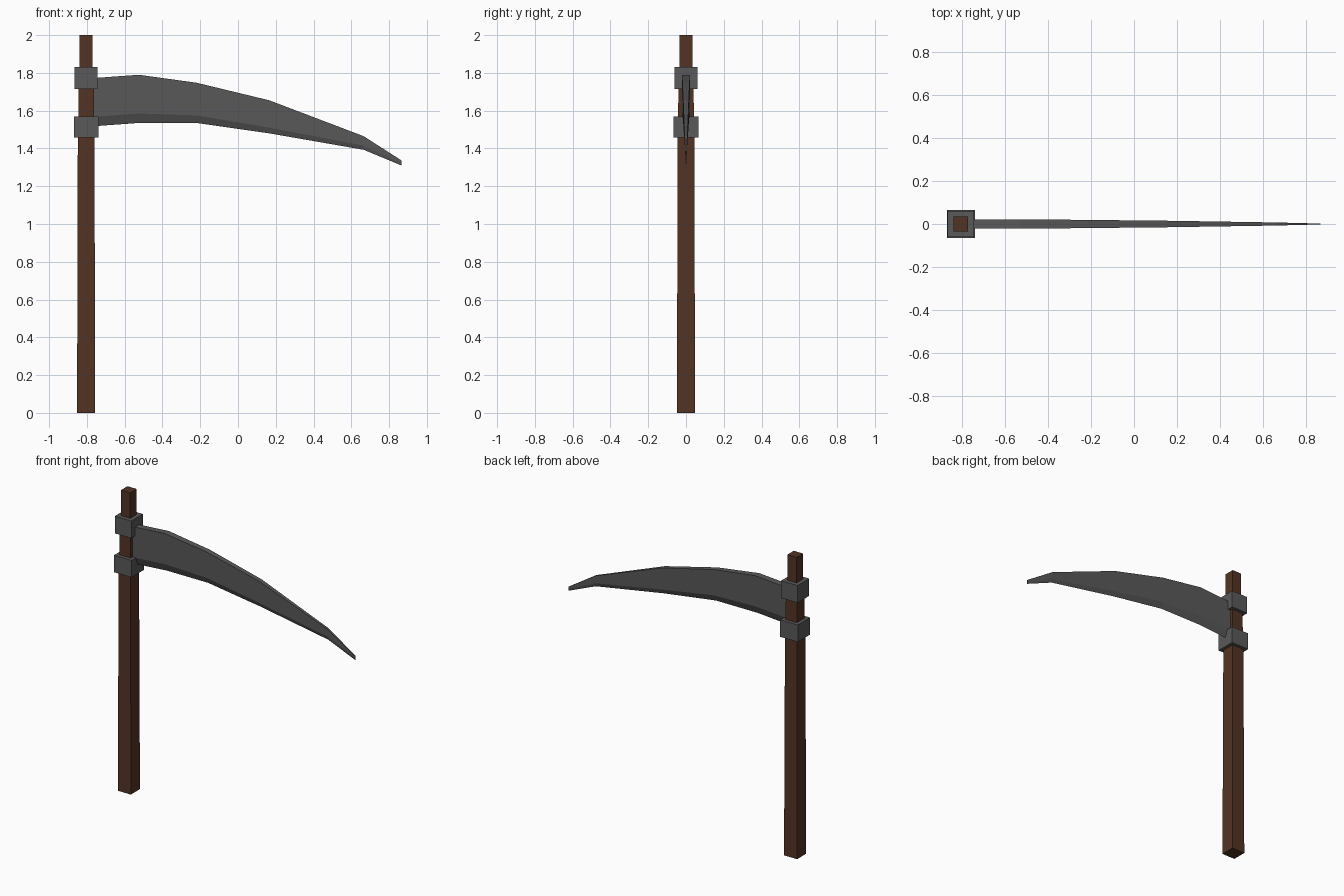
import bpy, bmesh

if "Cube" in bpy.data.objects:
    bpy.data.objects.remove(bpy.data.objects["Cube"])

AXIS_X = -0.804  # centre line of the handle


def material(name, rgb):
    m = bpy.data.materials.new(name)
    m.diffuse_color = (*rgb, 1)
    m.use_nodes = True
    m.node_tree.nodes["Principled BSDF"].inputs["Base Color"].default_value = m.diffuse_color
    return m


WOOD = material("dark_wood", (0.085, 0.034, 0.017))
IRON = material("dark_iron", (0.10, 0.10, 0.10))


def loft(name, rings, mat):
    """Skin a closed body through equal-sized rings of points and cap the ends."""
    bm = bmesh.new()
    loops = [[bm.verts.new(p) for p in ring] for ring in rings]
    n = len(loops[0])
    for a, b in zip(loops, loops[1:]):
        for i in range(n):
            j = (i + 1) % n
            bm.faces.new((a[i], a[j], b[j], b[i]))
    bm.faces.new(loops[0][::-1])
    bm.faces.new(loops[-1])
    bmesh.ops.recalc_face_normals(bm, faces=bm.faces)
    mesh = bpy.data.meshes.new(name)
    bm.to_mesh(mesh)
    bm.free()
    mesh.materials.append(mat)
    ob = bpy.data.objects.new(name, mesh)
    bpy.context.collection.objects.link(ob)
    return ob


def square(h, z):
    return [(AXIS_X + sx * h, sy * h, z)
            for sx, sy in ((-1, -1), (1, -1), (1, 1), (-1, 1))]


# Square handle, stepping in under each band
loft("handle", [square(h, z) for h, z in (
    (0.048, 0), (0.044, 1.51), (0.042, 1.52), (0.040, 1.77),
    (0.034, 1.78), (0.034, 2.0))], WOOD)

# Two clamping bands
for name, h, z0, z1 in (("lower_band", 0.065, 1.457, 1.57),
                        ("upper_band", 0.061, 1.715, 1.83)):
    loft(name, [square(h, z0), square(h, z1)], IRON)

# Curved blade: x, spine z, bevel z, cutting edge z, half thickness
stations = (
    (-0.80, 1.77, 1.565, 1.515, 0.022),
    (-0.525, 1.79, 1.585, 1.535, 0.022),
    (-0.22, 1.748, 1.575, 1.535, 0.019),
    (0.165, 1.655, 1.51, 1.48, 0.015),
    (0.665, 1.465, 1.415, 1.393, 0.007),
    (0.865, 1.337, 1.322, 1.31, 0.002),
)
loft("blade", [[(x, -t, top), (x, -0.9 * t, mid), (x, 0, edge),
                (x, 0.9 * t, mid), (x, t, top)]
               for x, top, mid, edge, t in stations], IRON)
